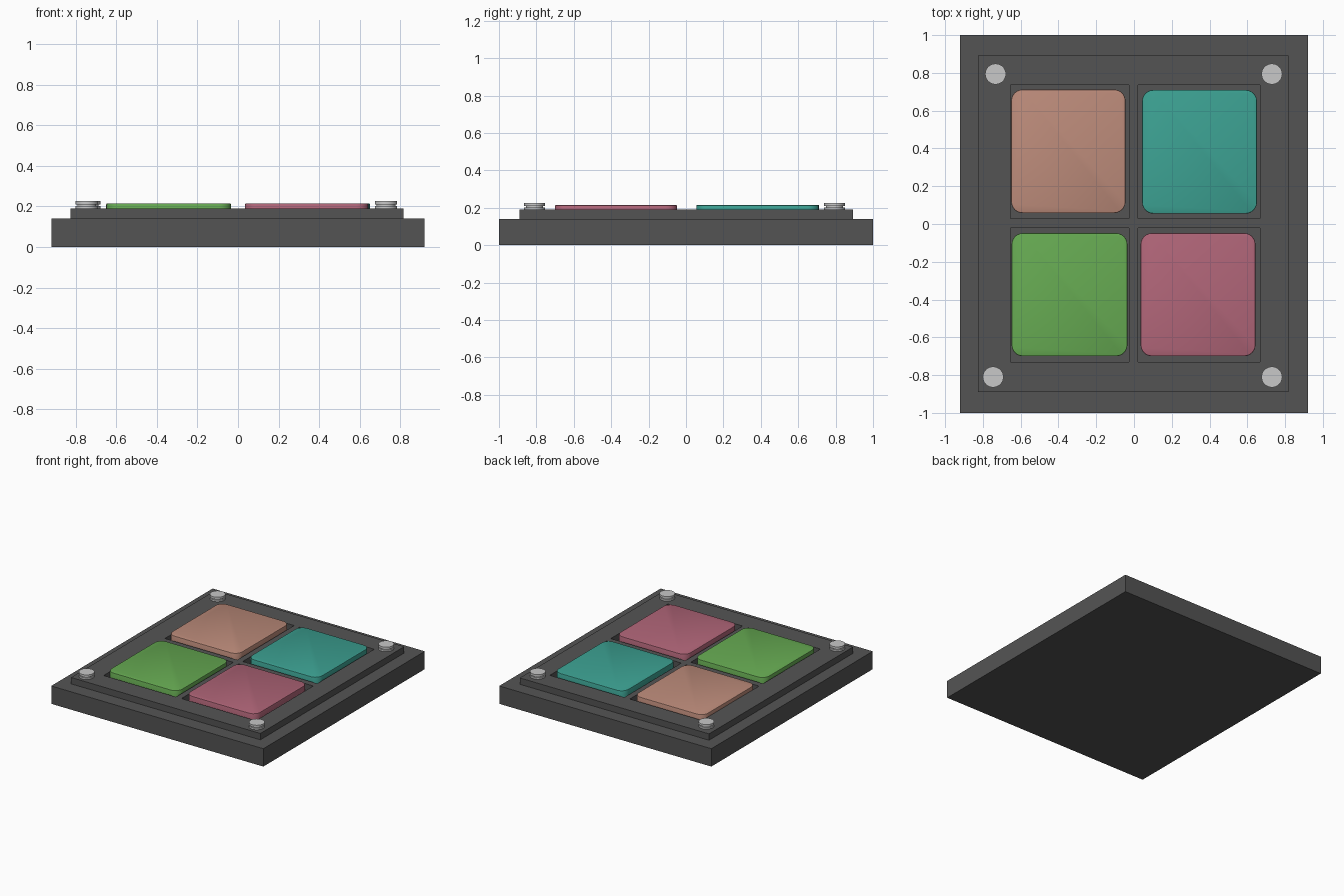
import bpy, bmesh, math

if "Cube" in bpy.data.objects:
    bpy.data.objects.remove(bpy.data.objects["Cube"])


def srgb(r, g, b):
    f = lambda c: c / 12.92 if c <= 0.04045 else ((c + 0.055) / 1.055) ** 2.4
    return (f(r / 255), f(g / 255), f(b / 255), 1)


def material(name, rgb):
    m = bpy.data.materials.new(name)
    m.diffuse_color = srgb(*rgb)
    m.use_nodes = True
    m.node_tree.nodes["Principled BSDF"].inputs["Base Color"].default_value = m.diffuse_color
    return m


grey = material("dark grey", (84, 84, 84))
silver = material("silver", (200, 200, 200))
orange = material("clay orange", (188, 139, 122))
teal = material("teal", (60, 161, 146))
green = material("leaf green", (102, 170, 82))
pink = material("dusty pink", (176, 101, 120))


def finish(name, bm, mat):
    bmesh.ops.recalc_face_normals(bm, faces=bm.faces)
    me = bpy.data.meshes.new(name)
    bm.to_mesh(me)
    bm.free()
    ob = bpy.data.objects.new(name, me)
    bpy.context.collection.objects.link(ob)
    me.materials.append(mat)
    return ob


def smooth(ob):
    bpy.ops.object.select_all(action='DESELECT')
    bpy.context.view_layer.objects.active = ob
    ob.select_set(True)
    bpy.ops.object.shade_smooth_by_angle(angle=math.radians(30))


def prism(bm, outline, z0, z1):
    """Extrude a flat outline from z0 to z1 and return the top face."""
    face = bm.faces.new([bm.verts.new((x, y, z0)) for x, y in outline])
    ext = bmesh.ops.extrude_face_region(bm, geom=[face], use_keep_orig=True)["geom"]
    for v in ext:
        if isinstance(v, bmesh.types.BMVert):
            v.co.z = z1
    return next(f for f in ext if isinstance(f, bmesh.types.BMFace))


# Base slab
bm = bmesh.new()
prism(bm, [(-0.92, -1), (0.92, -1), (0.92, 1), (-0.92, 1)], 0, 0.14)
finish("base", bm, grey)

# Raised frame plate with four square pockets
xs = [-0.825, -0.655, -0.027, 0.02, 0.667, 0.817]
ys = [-0.89, -0.73, -0.02, 0.03, 0.735, 0.893]
bm = bmesh.new()
grid = [[bm.verts.new((x, y, 0.14)) for y in ys] for x in xs]
for i in range(5):
    for j in range(5):
        if not (i % 2 and j % 2):
            bm.faces.new([grid[i][j], grid[i + 1][j], grid[i + 1][j + 1], grid[i][j + 1]])
ext = bmesh.ops.extrude_face_region(bm, geom=bm.faces[:], use_keep_orig=True)["geom"]
bmesh.ops.translate(bm, vec=(0, 0, 0.05),
                    verts=[v for v in ext if isinstance(v, bmesh.types.BMVert)])
finish("frame_plate", bm, grey)


# Rounded pads sitting in the pockets
def pad(name, x0, x1, y0, y1, mat, r=0.06, seg=6):
    pts = []
    for k, (cx, cy) in enumerate([(x1 - r, y1 - r), (x0 + r, y1 - r),
                                  (x0 + r, y0 + r), (x1 - r, y0 + r)]):
        for s in range(seg + 1):
            a = math.pi / 2 * (k + s / seg)
            pts.append((cx + r * math.cos(a), cy + r * math.sin(a)))
    bm = bmesh.new()
    top = prism(bm, pts, 0.14, 0.215)
    bmesh.ops.bevel(bm, geom=list(top.edges), offset=0.005, segments=2,
                    profile=0.5, affect='EDGES')
    smooth(finish(name, bm, mat))


pad("back_left_pad", -0.65, -0.045, 0.058, 0.712, orange)
pad("back_right_pad", 0.043, 0.651, 0.055, 0.71, teal)
pad("front_left_pad", -0.648, -0.035, -0.70, -0.048, green)
pad("front_right_pad", 0.035, 0.643, -0.70, -0.048, pink)

# Corner studs: a foot disc, a narrow waist and a cap disc
profile = [(0.055, 0.188), (0.055, 0.203), (0.046, 0.203), (0.046, 0.209),
           (0.055, 0.209), (0.055, 0.226)]
N = 32
for name, cx, cy in [("back_left_stud", -0.733, 0.794), ("back_right_stud", 0.73, 0.794),
                     ("front_left_stud", -0.746, -0.81), ("front_right_stud", 0.73, -0.81)]:
    bm = bmesh.new()
    rings = [[bm.verts.new((cx + r * math.cos(2 * math.pi * i / N),
                            cy + r * math.sin(2 * math.pi * i / N), z))
              for i in range(N)] for r, z in profile]
    for a, b in zip(rings, rings[1:]):
        for i in range(N):
            j = (i + 1) % N
            bm.faces.new([a[i], a[j], b[j], b[i]])
    bm.faces.new(rings[0][::-1])
    bm.faces.new(rings[-1])
    smooth(finish(name, bm, silver))
